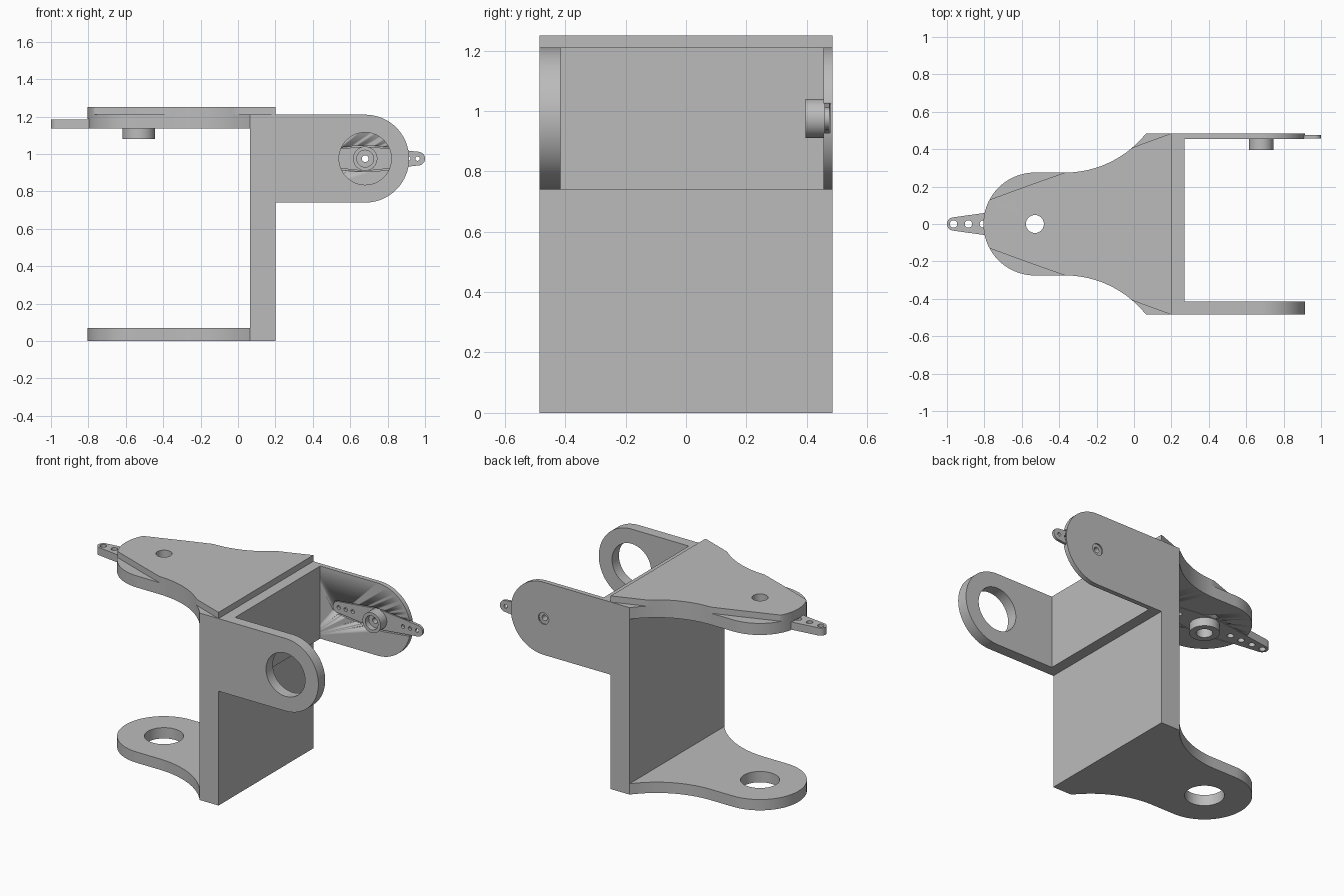
import bpy, bmesh
from math import sin, cos, pi, sqrt
from mathutils import Matrix

if "Cube" in bpy.data.objects:
    bpy.data.objects.remove(bpy.data.objects["Cube"])

grey = bpy.data.materials.new("plain grey")
grey.use_nodes = True
GREY = (0.5, 0.5, 0.5, 1)
grey.diffuse_color = GREY
grey.node_tree.nodes["Principled BSDF"].inputs["Base Color"].default_value = GREY


def circle(cx, cy, r, n=48):
    return [(cx + r * cos(2 * pi * i / n), cy + r * sin(2 * pi * i / n)) for i in range(n)]


def finish(ob):
    ob.data.materials.clear()
    ob.data.materials.append(grey)
    bpy.ops.object.select_all(action='DESELECT')
    ob.select_set(True)
    bpy.context.view_layer.objects.active = ob
    bpy.ops.object.shade_smooth_by_angle(angle=0.5)
    return ob


def plate(name, loops, lo, hi, upright=False):
    """Extrude an outline with holes from lo to hi, along z or (upright) along y."""
    cu = bpy.data.curves.new(name, 'CURVE')
    cu.dimensions, cu.fill_mode, cu.extrude = '2D', 'BOTH', (hi - lo) / 2
    for pts in loops:
        sp = cu.splines.new('POLY')
        sp.points.add(len(pts) - 1)
        for p, (x, y) in zip(sp.points, pts):
            p.co = (x, y, 0, 1)
        sp.use_cyclic_u = True
    tmp = bpy.data.objects.new(name + "_curve", cu)
    bpy.context.collection.objects.link(tmp)
    bpy.context.view_layer.update()
    me = bpy.data.meshes.new_from_object(tmp.evaluated_get(bpy.context.evaluated_depsgraph_get()))
    bpy.data.objects.remove(tmp)
    mid = (lo + hi) / 2
    if upright:
        me.transform(Matrix.Translation((0, mid, 0)) @ Matrix.Rotation(pi / 2, 4, 'X'))
    else:
        me.transform(Matrix.Translation((0, 0, mid)))
    bm = bmesh.new()
    bm.from_mesh(me)
    bmesh.ops.remove_doubles(bm, verts=bm.verts, dist=1e-5)
    bmesh.ops.recalc_face_normals(bm, faces=bm.faces)
    bm.to_mesh(me)
    bm.free()
    me.name = name
    ob = bpy.data.objects.new(name, me)
    bpy.context.collection.objects.link(ob)
    return finish(ob)


def box(name, x0, x1, y0, y1, z0, z1):
    return plate(name, [[(x0, y0), (x1, y0), (x1, y1), (x0, y1)]], z0, z1)


def cut(ob, cutter):
    mod = ob.modifiers.new("pocket", 'BOOLEAN')
    mod.operation, mod.solver, mod.object = 'DIFFERENCE', 'EXACT', cutter
    cutter.hide_render = True
    cutter.hide_viewport = True


def horn_outline(cx, cy, length, mid, tip, n=12):
    """Double-ended tapered lever with round tips."""
    half = [(length - tip + tip * cos(a), tip * sin(a))
            for a in (-pi / 2 + pi * i / n for i in range(n + 1))]
    half += [(mid * 0.5, mid), (-mid * 0.5, mid)]
    left = [(-x, -y) for x, y in half]
    return [(cx + x, cy + y) for x, y in half + left]


# Bracket plan: round nose flaring through a concave sweep to the wall
NOSE, R, W, BACK = -0.53, 0.275, 0.485, 0.065
SWEEP_X, SWEEP_R = -0.37, 0.555


def half_width(x):
    if x < NOSE:
        return sqrt(max(R * R - (x - NOSE) ** 2, 0))
    if x < SWEEP_X:
        return R
    return min(W, R + SWEEP_R - sqrt(max(SWEEP_R ** 2 - (x - SWEEP_X) ** 2, 0)))


def lid_width(x):
    return min(half_width(x), 0.12 + 0.365 * (x + 0.8))


def mirrored(xs, width):
    side = [(x, width(x)) for x in xs]
    return side + [(x, -y) for x, y in reversed(side) if y > 1e-6]


xs = [NOSE - R * cos(pi / 2 * i / 24) for i in range(25)]
xs += [SWEEP_X + (BACK - SWEEP_X) * i / 20 for i in range(21)]
plan = mirrored(xs, half_width)

plate("bottom_plate", [plan, circle(NOSE, 0, 0.115)], 0, 0.07)
top = plate("top_plate", [plan, circle(NOSE, 0, 0.048)], 1.135, 1.21)
plate("top_lid", [mirrored(xs + [0.2], lid_width), circle(NOSE, 0, 0.048)], 1.21, 1.25)

# Wall and its thickened upper half
box("wall", BACK, 0.2, -W, W, 0, 1.21)
box("wall_rib", 0.2, 0.27, -W, W, 0.74, 1.21)

# Side arms with round ends
AX, AZ, AR = 0.68, 0.975, 0.235
arm = [(0.2, AZ - AR)]
arm += [(AX + AR * cos(a), AZ + AR * sin(a)) for a in (-pi / 2 + pi * i / 40 for i in range(41))]
arm += [(0.2, AZ + AR)]
plate("front_arm", [arm, circle(AX, AZ, 0.14)], -W, -0.415, True)
rear = plate("rear_arm", [arm, circle(AX, AZ, 0.037)], 0.455, W, True)

# Lever set into the rear arm
cut(rear, plate("rear_pocket_cutter", [horn_outline(AX, AZ, 0.326, 0.07, 0.043)], 0.44, 0.477, True))
holes = [circle(AX + s * d, AZ, 0.012, 16) for s in (-1, 1) for d in (0.28, 0.23, 0.18)]
plate("rear_lever", [horn_outline(AX, AZ, 0.32, 0.063, 0.037), circle(AX, AZ, 0.018, 24)] + holes,
      0.458, 0.475, True)
plate("rear_lever_hub", [circle(AX, AZ, 0.065), circle(AX, AZ, 0.045)], 0.395, 0.459, True)
plate("rear_lever_hub_floor", [circle(AX, AZ, 0.046), circle(AX, AZ, 0.018, 24)], 0.43, 0.459, True)

# Lever set into the underside of the top plate
cut(top, plate("top_pocket_cutter", [horn_outline(NOSE, 0, 0.474, 0.094, 0.04)], 1.12, 1.187))
holes = [circle(NOSE + s * d, 0, 0.02, 20) for s in (-1, 1) for d in (0.435, 0.355, 0.275, 0.195)]
plate("top_lever", [horn_outline(NOSE, 0, 0.47, 0.09, 0.036), circle(NOSE, 0, 0.048)] + holes,
      1.135, 1.185)
plate("top_lever_hub", [circle(NOSE, 0, 0.0875), circle(NOSE, 0, 0.048)], 1.08, 1.136)
